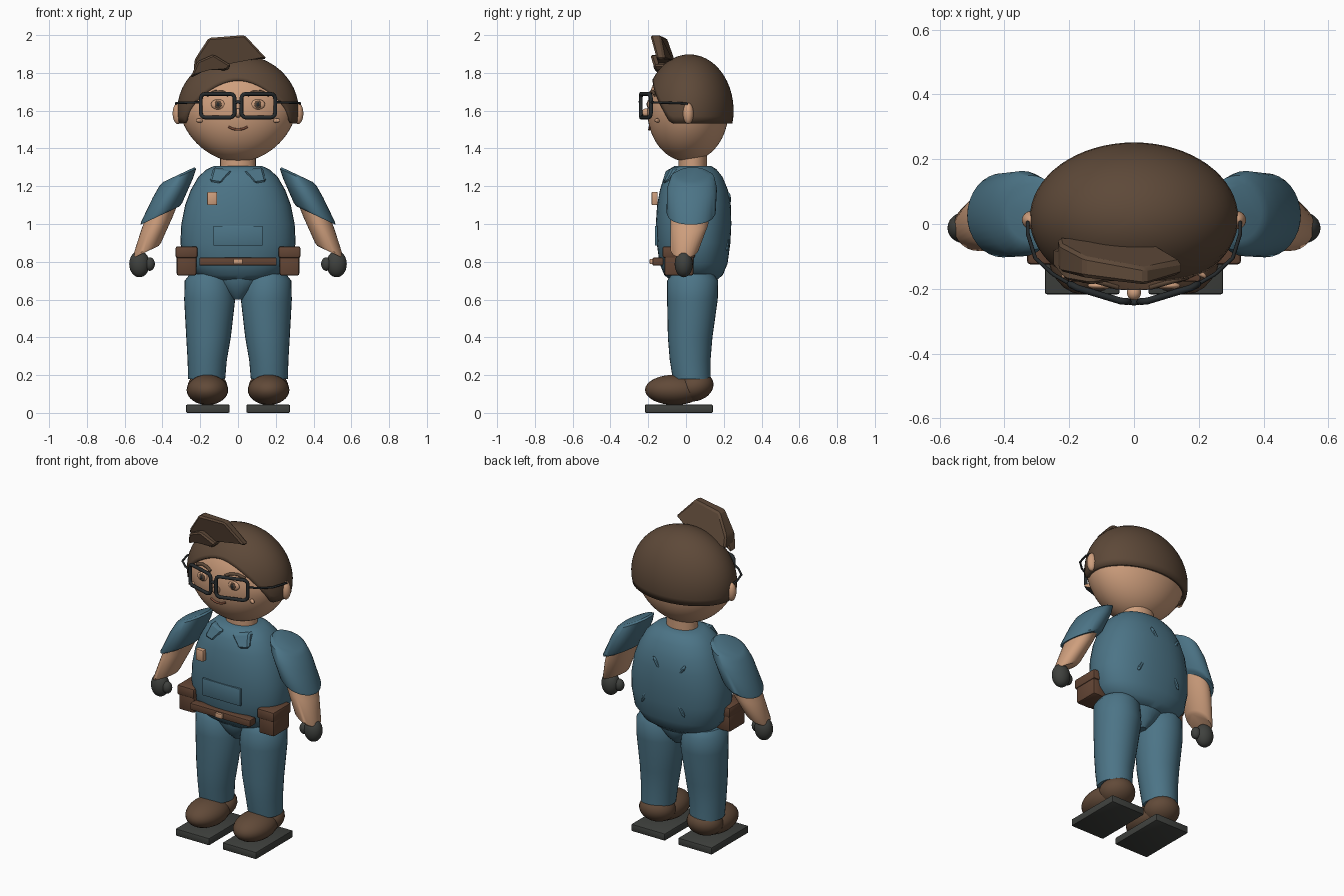
import bpy, bmesh, math
from mathutils import Vector, Matrix

if "Cube" in bpy.data.objects:
    bpy.data.objects.remove(bpy.data.objects["Cube"])


def material(name, rgb):
    m = bpy.data.materials.new(name)
    m.diffuse_color = (*rgb, 1)
    m.use_nodes = True
    m.node_tree.nodes["Principled BSDF"].inputs["Base Color"].default_value = m.diffuse_color
    return m


BLUE = material("uniform_blue", (0.072, 0.175, 0.24))
SKIN = material("skin", (0.62, 0.345, 0.205))
HAIR = material("hair_brown", (0.11, 0.066, 0.04))
BOOT = material("boot_brown", (0.12, 0.068, 0.04))
LEATHER = material("belt_brown", (0.125, 0.06, 0.035))
DARK = material("charcoal", (0.05, 0.053, 0.048))
FRAME = material("glasses_black", (0.02, 0.024, 0.026))
LIP = material("lip_brown", (0.22, 0.08, 0.045))


def finish(name, bm, mat, angle=40):
    bmesh.ops.recalc_face_normals(bm, faces=bm.faces)
    me = bpy.data.meshes.new(name)
    bm.to_mesh(me)
    bm.free()
    me.materials.append(mat)
    ob = bpy.data.objects.new(name, me)
    bpy.context.collection.objects.link(ob)
    bpy.context.view_layer.objects.active = ob
    for o in bpy.context.selected_objects:
        o.select_set(False)
    ob.select_set(True)
    bpy.ops.object.shade_smooth_by_angle(angle=math.radians(angle))
    return ob


def loft(name, rings, mat, tilt=0, power=2.0, n=32):
    """Capped skin through (x, y, z, rx, ry) rings, each tilted about y."""
    bm = bmesh.new()
    loops = []
    for x, y, z, rx, ry in rings:
        row = []
        for i in range(n):
            a = 2 * math.pi * i / n
            c, s = math.cos(a), math.sin(a)
            u = rx * math.copysign(abs(c) ** (2 / power), c)
            v = ry * math.copysign(abs(s) ** (2 / power), s)
            row.append(bm.verts.new((x + u * math.cos(tilt), y + v, z - u * math.sin(tilt))))
        loops.append(row)
    for a, b in zip(loops, loops[1:]):
        for i in range(n):
            bm.faces.new((a[i], a[(i + 1) % n], b[(i + 1) % n], b[i]))
    bm.faces.new(loops[0])
    bm.faces.new(loops[-1])
    return finish(name, bm, mat)


def ball(name, c, r, mat, rot=(0, 'Y'), seg=24, taper=0):
    bm = bmesh.new()
    bmesh.ops.create_uvsphere(bm, u_segments=seg, v_segments=seg * 2 // 3, radius=1)
    for v in bm.verts:
        if v.co.z < 0:
            v.co.x *= 1 + taper * v.co.z
    m = Matrix.Translation(c) @ Matrix.Rotation(rot[0], 4, rot[1]) @ Matrix.Diagonal((*r, 1))
    bm.transform(m)
    return finish(name, bm, mat)


def box(name, lo, hi, mat, bevel=0.006):
    bm = bmesh.new()
    bmesh.ops.create_cube(bm, size=1)
    lo, hi = Vector(lo), Vector(hi)
    bm.transform(Matrix.Translation((lo + hi) / 2) @ Matrix.Diagonal((*(hi - lo), 1)))
    if bevel:
        bmesh.ops.bevel(bm, geom=bm.edges[:], offset=bevel, segments=2, affect='EDGES', profile=0.5)
    return finish(name, bm, mat)


def tube(name, pts, r, mat, cyclic=False):
    cu = bpy.data.curves.new(name, 'CURVE')
    cu.dimensions = '3D'
    cu.bevel_depth, cu.bevel_resolution, cu.use_fill_caps = r, 2, True
    sp = cu.splines.new('POLY')
    sp.points.add(len(pts) - 1)
    for p, co in zip(sp.points, pts):
        p.co = (*co, 1)
    sp.use_cyclic_u = cyclic
    cu.materials.append(mat)
    ob = bpy.data.objects.new(name, cu)
    bpy.context.collection.objects.link(ob)
    for o in bpy.context.selected_objects:
        o.select_set(False)
    bpy.context.view_layer.objects.active = ob
    ob.select_set(True)
    bpy.ops.object.convert(target='MESH')
    bpy.ops.object.shade_smooth_by_angle(angle=math.radians(50))


def lock(name, outline, mat):
    """Slab from an xz outline; each point also gives its front and back y."""
    bm = bmesh.new()
    f = [bm.verts.new((x, y0, z)) for x, z, y0, y1 in outline]
    b = [bm.verts.new((x, y1, z)) for x, z, y0, y1 in outline]
    n = len(outline)
    bm.faces.new(f)
    bm.faces.new(b)
    for i in range(n):
        bm.faces.new((f[i], f[(i + 1) % n], b[(i + 1) % n], b[i]))
    bmesh.ops.bevel(bm, geom=bm.edges[:], offset=0.01, segments=1, affect='EDGES', profile=0.5)
    finish(name, bm, mat, 25)


def face_y(x, z):
    return 0.01 - 0.215 * math.sqrt(max(0, 1 - (x / 0.31) ** 2 - ((z - 1.6) / 0.27) ** 2))


# Torso, pelvis and neck
loft("torso", [(0, 0.04, 0.70, 0.16, 0.12), (0, 0.04, 0.73, 0.23, 0.155), (0, 0.04, 0.79, 0.285, 0.18),
               (0, 0.04, 0.9, 0.305, 0.195), (0, 0.04, 1.0, 0.30, 0.2), (0, 0.042, 1.1, 0.28, 0.195),
               (0, 0.042, 1.18, 0.25, 0.18), (0, 0.038, 1.25, 0.21, 0.155), (0, 0.036, 1.29, 0.165, 0.125),
               (0, 0.036, 1.308, 0.125, 0.095)], BLUE, power=2.3, n=40)
loft("pelvis", [(0, 0.035, 0.75, 0.18, 0.13), (0, 0.035, 0.70, 0.15, 0.125), (0, 0.035, 0.64, 0.08, 0.1),
                (0, 0.035, 0.60, 0.03, 0.06)], BLUE)
loft("neck", [(0, 0.036, 1.27, 0.094, 0.075), (0, 0.036, 1.40, 0.094, 0.075)], SKIN)

# Shirt pocket panel, badge, belt and buckle
box("belly_pocket", (-0.13, -0.164, 0.885), (0.13, -0.15, 0.99), BLUE, 0.003)
box("badge", (-0.163, -0.182, 1.10), (-0.11, -0.15, 1.17), SKIN)
box("belt", (-0.205, -0.177, 0.78), (0.205, -0.12, 0.822), LEATHER)
box("buckle", (-0.025, -0.192, 0.787), (0.025, -0.17, 0.816), SKIN, 0.004)

# Cloth folds on the back
for x, z, a, y in ((-0.12, 1.12, -0.6, 0.213), (0.04, 1.13, 0.6, 0.226), (-0.12, 0.88, 0.5, 0.218), (0.13, 0.9, -0.5, 0.216)):
    ball("back_fold", (x, y, z), (0.012, 0.012, 0.045), BLUE, (a, 'Y'), 8)

for s, side in ((-1, "right"), (1, "left")):
    # Collar flap
    lock(side + "_collar", [(s * 0.03, 1.285, -0.11, -0.06), (s * 0.13, 1.30, -0.075, -0.02),
                            (s * 0.15, 1.225, -0.115, -0.06), (s * 0.09, 1.215, -0.128, -0.07)], BLUE)
    # Leg, boot and sole
    loft(side + "_leg", [(s * 0.155, 0.035, 0.735, 0.10, 0.11), (s * 0.155, 0.035, 0.70, 0.127, 0.135),
                         (s * 0.15, 0.034, 0.6, 0.135, 0.134), (s * 0.156, 0.022, 0.4, 0.118, 0.118),
                         (s * 0.163, 0.022, 0.28, 0.104, 0.108), (s * 0.166, 0.03, 0.18, 0.098, 0.1)], BLUE)
    ball(side + "_boot", (s * 0.162, -0.06, 0.122), (0.11, 0.157, 0.08), BOOT)
    ball(side + "_boot_heel", (s * 0.162, 0.045, 0.14), (0.105, 0.102, 0.078), BOOT, (0.25, 'X'))
    box(side + "_sole", (s * 0.16 - 0.115, -0.217, 0), (s * 0.16 + 0.115, 0.142, 0.044), DARK)
    # Sleeve, forearm and gloved hand
    t = s * 0.44
    loft(side + "_sleeve", [(s * 0.312, 0.035, 1.262, 0.09, 0.09), (s * 0.319, 0.035, 1.247, 0.108, 0.115),
                            (s * 0.345, 0.032, 1.19, 0.117, 0.132), (s * 0.405, 0.027, 1.06, 0.121, 0.13),
                            (s * 0.412, 0.026, 1.045, 0.114, 0.122)], BLUE, t)
    loft(side + "_forearm", [(s * 0.40, 0.026, 1.08, 0.096, 0.105), (s * 0.43, 0.018, 1.0, 0.094, 0.1),
                             (s * 0.482, -0.008, 0.865, 0.082, 0.075), (s * 0.487, -0.01, 0.852, 0.074, 0.066)],
         SKIN, t)
    ball(side + "_hand", (s * 0.522, -0.012, 0.788), (0.054, 0.048, 0.07), DARK)
    ball(side + "_thumb", (s * 0.468, -0.02, 0.788), (0.028, 0.028, 0.036), DARK)
    # Hip pouch with flap
    x0, x1 = sorted((s * 0.22, s * 0.325))
    box(side + "_pouch", (x0, -0.115, 0.727), (x1, 0.04, 0.85), LEATHER, 0.012)
    box(side + "_pouch_flap", (x0 - 0.006, -0.125, 0.82), (x1 + 0.006, 0.048, 0.882), LEATHER, 0.012)

    # Ear, eye, brow and cheek
    ball(side + "_ear", (s * 0.318, 0.012, 1.585), (0.028, 0.028, 0.056), SKIN)
    ex, ez = s * 0.105, 1.633
    ey = face_y(ex, ez)
    ball(side + "_eye", (ex, ey, ez), (0.038, 0.012, 0.027), SKIN)
    ball(side + "_iris", (ex, ey - 0.01, ez), (0.018, 0.006, 0.022), HAIR, seg=16)
    ball(side + "_pupil", (ex, ey - 0.014, ez), (0.009, 0.004, 0.012), FRAME, seg=12)
    brow = [(s * x, face_y(x, z) - 0.003, z) for x, z in ((0.05, 1.682), (0.08, 1.697), (0.12, 1.7), (0.165, 1.682))]
    tube(side + "_brow", brow, 0.009, HAIR)
    ball(side + "_cheek", (s * 0.2, face_y(0.2, 1.548), 1.548), (0.028, 0.01, 0.012), SKIN, (-s * 0.6, 'Z'), 16)

    # Glasses rim and temple, bowed around the face
    def bow(x):
        return -0.24 + 1.4 * x * x
    rim = []
    for cx, cz, a0 in ((0.173, 1.665, 0), (0.042, 1.665, 90), (0.042, 1.588, 180), (0.173, 1.588, 270)):
        for k in range(4):
            a = math.radians(a0 + 30 * k)
            x = cx + 0.024 * math.cos(a)
            rim.append((s * x, bow(x), cz + 0.024 * math.sin(a)))
    tube(side + "_glasses_rim", rim, 0.0105, FRAME, True)
    tube(side + "_temple", [(s * 0.195, bow(0.195), 1.645), (s * 0.25, -0.155, 1.643), (s * 0.305, -0.105, 1.642),
                            (s * 0.328, -0.03, 1.64), (s * 0.328, 0.005, 1.637), (s * 0.325, 0.015, 1.60)], 0.006, FRAME)

tube("glasses_bridge", [(-0.022, -0.239, 1.64), (0, -0.243, 1.647), (0.022, -0.239, 1.64)], 0.009, FRAME)

# Head, nose and smile
ball("head", (0, 0.01, 1.6), (0.31, 0.215, 0.27), SKIN, seg=48, taper=0.13)
ball("nose", (0, -0.212, 1.588), (0.022, 0.024, 0.024), SKIN, seg=16)
tube("smile", [(x * 0.01, face_y(x * 0.01, 1.505) - 0.003, 1.5 + 0.0006 * x * x) for x in range(-5, 6)], 0.006, LIP)

# Hair cap: dome trimmed to an arched hairline
bm = bmesh.new()
N, R = 64, 14
grid = []
for i in range(N):
    phi = 2 * math.pi * i / N
    off = min(phi, 2 * math.pi - phi) / math.radians(62)
    low = math.asin((max(1.533, 1.765 - 0.22 * off ** 2) - 1.6) / 0.298)
    row = []
    for j in range(1, R + 1):
        lat = math.pi / 2 + (low - math.pi / 2) * j / R
        row.append(bm.verts.new((0.322 * math.sin(phi) * math.cos(lat),
                                 0.018 - 0.234 * math.cos(phi) * math.cos(lat), 1.6 + 0.298 * math.sin(lat))))
    grid.append(row)
top = bm.verts.new((0, 0.018, 1.898))
for i in range(N):
    a, b = grid[i], grid[(i + 1) % N]
    bm.faces.new((top, a[0], b[0]))
    for j in range(R - 1):
        bm.faces.new((a[j], a[j + 1], b[j + 1], b[j]))
hair = finish("hair_cap", bm, HAIR)
sol = hair.modifiers.new("thickness", 'SOLIDIFY')
sol.thickness, sol.offset = 0.022, -1

# Swept quiff and side lock: x, z, front y, back y
lock("quiff", [(-0.235, 1.80, -0.13, -0.04), (-0.23, 1.87, -0.15, -0.06), (-0.155, 1.985, -0.165, -0.10),
               (0.035, 2.0, -0.19, -0.135), (0.152, 1.875, -0.155, -0.115), (0.07, 1.87, -0.15, -0.06),
               (-0.08, 1.85, -0.15, -0.05)], HAIR)
lock("side_lock", [(-0.253, 1.772, -0.13, -0.07), (-0.215, 1.86, -0.175, -0.08), (-0.13, 1.898, -0.19, -0.09),
                   (-0.035, 1.84, -0.17, -0.11), (-0.06, 1.812, -0.17, -0.11), (-0.15, 1.825, -0.17, -0.10)], HAIR)
